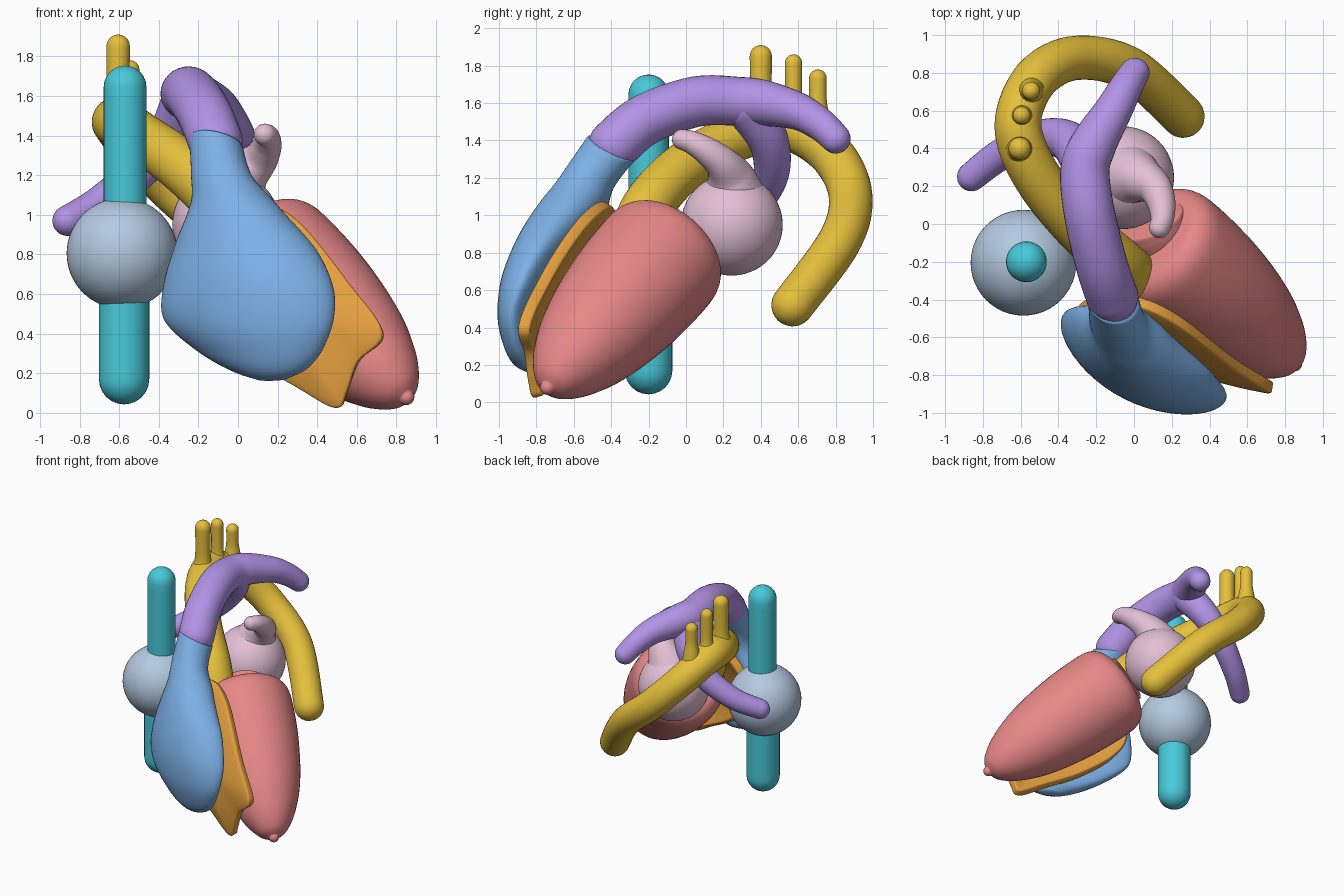
import bpy, bmesh, math
from mathutils import Vector

cube = bpy.data.objects.get("Cube")
if cube:
    bpy.data.objects.remove(cube, do_unlink=True)


def material(name, rgb):
    m = bpy.data.materials.new(name)
    m.use_nodes = True
    m.diffuse_color = (*rgb, 1)
    m.node_tree.nodes["Principled BSDF"].inputs["Base Color"].default_value = (*rgb, 1)
    return m


RED = material("coral red", (.82, .25, .25))
BLUE = material("sky blue", (.21, .45, .82))
ORANGE = material("orange", (.78, .35, .05))
YELLOW = material("golden yellow", (.79, .53, .045))
PURPLE = material("lavender", (.46, .3, .82))
PINK = material("dusty pink", (.77, .53, .67))
GREY = material("blue grey", (.46, .59, .75))
TEAL = material("teal", (.065, .59, .7))


def finish(name, bm, mat):
    bmesh.ops.recalc_face_normals(bm, faces=bm.faces)
    mesh = bpy.data.meshes.new(name)
    bm.to_mesh(mesh)
    bm.free()
    mesh.materials.append(mat)
    mesh.shade_smooth()
    obj = bpy.data.objects.new(name, mesh)
    bpy.context.collection.objects.link(obj)
    return obj


def spline(points, steps=8, closed=False):
    """Smooth curve through points of any dimension."""
    n = len(points)
    pick = (lambda i: points[i % n]) if closed else (lambda i: points[max(0, min(n - 1, i))])
    out = []
    for i in range(n if closed else n - 1):
        for s in range(steps):
            t = s / steps
            out.append([.5 * (2 * b + (c - a) * t + (2 * a - 5 * b + 4 * c - d) * t * t
                              + (3 * b - a - 3 * c + d) * t ** 3)
                        for a, b, c, d in zip(pick(i - 1), pick(i), pick(i + 1), pick(i + 2))])
    return out if closed else out + [list(points[-1])]


def skin(bm, rings, start, end):
    """Join rings of positions and close both ends on a point."""
    rows = [[bm.verts.new(p) for p in ring] for ring in rings]
    n = len(rows[0])
    for a, b in zip(rows, rows[1:]):
        for i in range(n):
            bm.faces.new((a[i], a[(i + 1) % n], b[(i + 1) % n], b[i]))
    for row, tip in ((rows[0], start), (rows[-1], end)):
        v = bm.verts.new(tip)
        for i in range(n):
            bm.faces.new((row[i], row[(i + 1) % n], v))


def tangents(centers):
    last = len(centers) - 1
    return [(centers[min(i + 1, last)] - centers[max(i - 1, 0)]).normalized()
            for i in range(last + 1)]


def tube(name, points, mat, sides=32):
    """Round-ended tube through (x, y, z, radius) points."""
    path = spline(points)
    centers = [Vector(p[:3]) for p in path]
    tans = tangents(centers)
    rows = [(c, t, p[3]) for c, t, p in zip(centers, tans, path)]
    (c0, t0, r0), (c1, t1, r1) = rows[0], rows[-1]
    caps = [math.radians(a) for a in range(15, 90, 15)]
    rows = ([(c0 - t0 * r0 * math.sin(a), t0, r0 * math.cos(a)) for a in reversed(caps)] + rows
            + [(c1 + t1 * r1 * math.sin(a), t1, r1 * math.cos(a)) for a in caps])
    side = t0.orthogonal()
    rings = []
    for c, t, r in rows:
        side = (side - t * side.dot(t)).normalized()
        up = t.cross(side)
        rings.append([c + r * (side * math.cos(a) + up * math.sin(a))
                      for a in (math.tau * k / sides for k in range(sides))])
    bm = bmesh.new()
    skin(bm, rings, c0 - t0 * r0, c1 + t1 * r1)
    return finish(name, bm, mat)


def ball(name, center, radius, mat):
    bm = bmesh.new()
    bmesh.ops.create_uvsphere(bm, u_segments=48, v_segments=32, radius=radius)
    bmesh.ops.translate(bm, verts=bm.verts, vec=center)
    return finish(name, bm, mat)


# Left ventricle: blunt base tapering to a rounded apex
base = Vector((.12, -.10, .81))
axis = Vector((.65, -.57, -.65)).normalized()
tube("left_ventricle", [(*(base + axis * t), r) for t, r in (
    (-.07, .01), (-.068, .2), (-.05, .29), (.02, .345), (.15, .357), (.4, .347), (.65, .315),
    (.85, .27), (1.0, .215), (1.1, .163), (1.18, .1), (1.215, .04))], RED, 48)
# Short collar between left ventricle and left atrium
tube("mitral_collar", [(.13, -.06, .8, .19), (.1, 0, .84, .19), (.085, .03, .857, .17),
                       (.08, .04, .863, .05)], RED)

# Right ventricle: (x, y, z, half width, outer depth, inner depth, horn sweep)
sections = spline([
    (-.11, -.40, 1.36, .14, .14, .14, 0), (-.08, -.51, 1.20, .165, .14, .13, 0),
    (-.02, -.59, 1.05, .24, .17, .14, .02), (.015, -.68, .85, .39, .19, .13, .06),
    (.025, -.745, .65, .475, .19, .12, .07), (.03, -.78, .47, .475, .165, .1, .06),
    (.09, -.80, .32, .36, .13, .09, .04), (.145, -.81, .22, .22, .09, .07, .02),
    (.17, -.81, .17, .08, .035, .03, 0)])
centers = [Vector(s[:3]) for s in sections]
wide = Vector((.89, -.45, 0))
rings = []
for c, t, s in zip(centers, tangents(centers), sections):
    out = t.cross(wide).normalized()
    ring = []
    for k in range(48):
        u, v = math.cos(math.tau * k / 48), math.sin(math.tau * k / 48)
        ring.append(c + wide * s[3] * u + out * (v * (s[4] if v > 0 else s[5]) - s[6] * u * u))
    rings.append(ring)
bm = bmesh.new()
skin(bm, rings, centers[0], centers[-1])
finish("right_ventricle", bm, BLUE)

# Septum: bowed plate between the ventricles, outlined in x and z
outline = spline([(.1, 1.06), (.25, 1.0), (.38, .88), (.56, .65), (.735, .4), (.61, .26),
                  (.55, .1), (.5, .03), (.3, .14), (.02, .3), (-.22, .5), (-.3, .68),
                  (-.2, .9), (-.05, 1.03)], 5, True)
middle = Vector((.17, .55))


def septum_point(x, z, bow):
    return Vector((x, -.67 - .35 * x + .15 * z + .3 * (z - .45) ** 2 - .06 * bow, z))


bm = bmesh.new()
rows = []
for k in range(10, 0, -1):
    f = k / 10
    flat = [middle.lerp(Vector(p), f) for p in outline]
    rows.append([bm.verts.new(septum_point(p.x, p.y, 1 - f * f)) for p in flat])
n = len(outline)
for a, b in zip(rows, rows[1:]):
    for i in range(n):
        bm.faces.new((a[i], a[(i + 1) % n], b[(i + 1) % n], b[i]))
bm.faces.new(rows[-1])
septum = finish("septum", bm, ORANGE)
solid = septum.modifiers.new("thickness", "SOLIDIFY")
solid.thickness = .065
solid.offset = 0
bevel = septum.modifiers.new("soft_rim", "BEVEL")
bevel.width = .02
bevel.segments = 3

# Right atrium and the two great veins
ball("right_atrium", (-.585, -.205, .805), .28, GREY)
tube("upper_vein", [(-.57, -.2, .95, .108), (-.57, -.2, 1.645, .108)], TEAL)
tube("lower_vein", [(-.575, -.2, .65, .127), (-.575, -.2, .17, .127)], TEAL)

# Left atrium with its curled appendage
ball("left_atrium", (-.06, .245, .95), .272, PINK)
tube("atrial_appendage", [(-.04, .25, 1.03, .235), (-.01, .25, 1.13, .17),
                          (.04, .235, 1.21, .125), (.11, .19, 1.28, .092),
                          (.145, .11, 1.345, .075), (.15, .03, 1.39, .062),
                          (.135, -.02, 1.405, .055)], PINK)

# Aorta: rising root, arch and descending end
tube("aorta", [(-.01, -.27, .9, .14), (-.1, -.19, 1.07, .138), (-.29, -.02, 1.25, .132),
               (-.48, .2, 1.385, .127), (-.595, .42, 1.46, .127), (-.605, .6, 1.45, .122),
               (-.5, .79, 1.31, .12), (-.3, .88, 1.1, .117), (-.02, .82, .86, .116),
               (.26, .57, .52, .114)], YELLOW)
# Three arch branches with flared roots
for name, x, y, top, r in (("first", -.605, .40, 1.91, .06), ("second", -.595, .575, 1.86, .047),
                           ("third", -.545, .705, 1.78, .048)):
    tube(name + "_arch_branch", [(x, y, 1.43, r * 1.6), (x, y, 1.54, r * 1.25),
                                 (x, y, 1.62, r), (x, y, top - r, r)], YELLOW, 20)

# Pulmonary trunk forking into its two branches
tube("pulmonary_trunk", [(-.115, -.385, 1.375, .138), (-.17, -.22, 1.51, .137),
                         (-.235, .05, 1.607, .135), (-.26, .28, 1.61, .13),
                         (-.215, .42, 1.6, .122), (-.11, .6, 1.555, .1),
                         (-.045, .72, 1.485, .088), (.003, .8, 1.41, .08)], PURPLE)
tube("right_pulmonary_branch", [(-.26, .33, 1.58, .125), (-.35, .44, 1.4, .108),
                                (-.5, .455, 1.22, .095), (-.7, .37, 1.06, .084),
                                (-.86, .25, .97, .077)], PURPLE)
